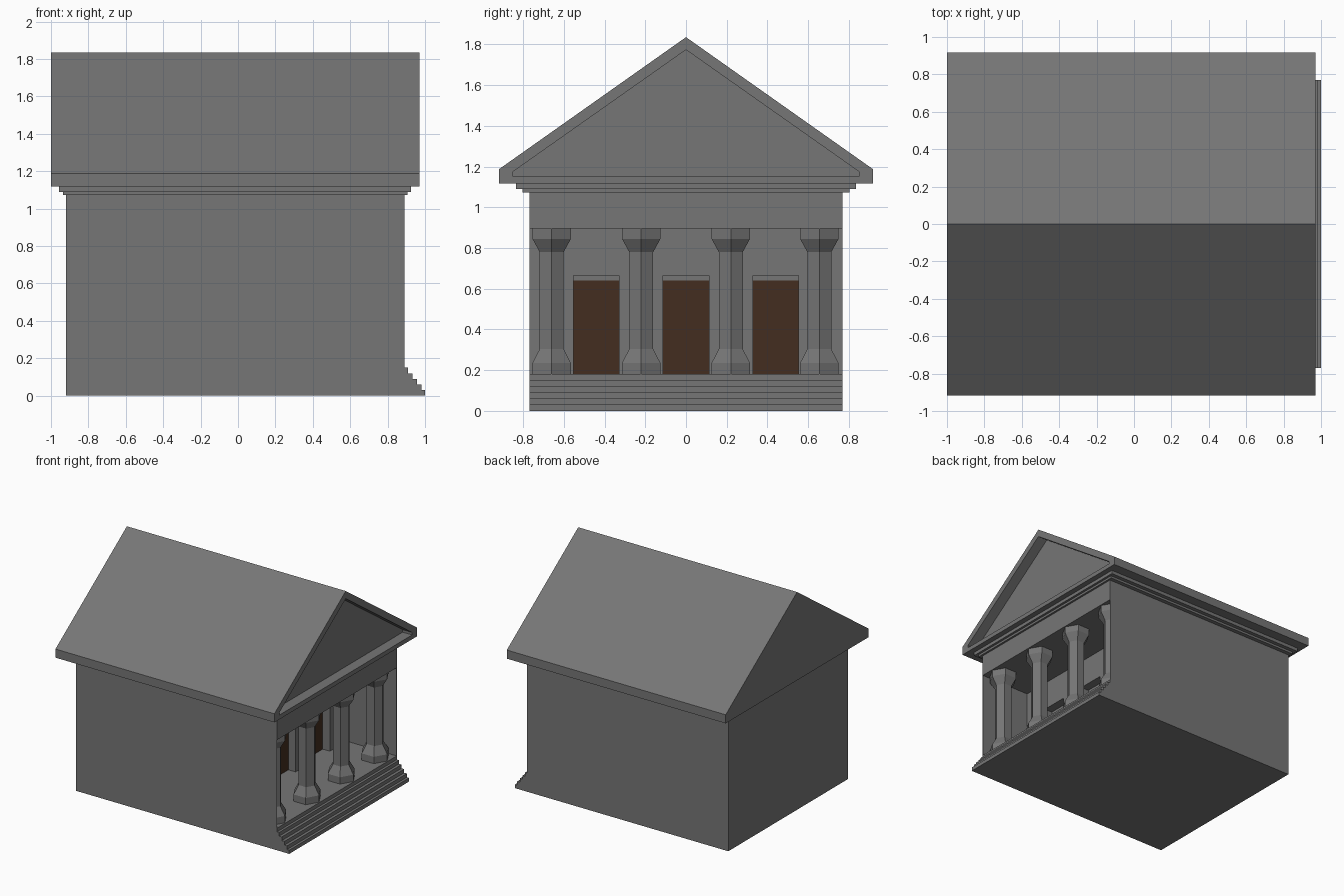
import bpy, bmesh
from math import cos, sin, pi

if "Cube" in bpy.data.objects:
    bpy.data.objects.remove(bpy.data.objects["Cube"])


def material(name, rgb):
    mat = bpy.data.materials.new(name)
    mat.diffuse_color = (*rgb, 1)
    mat.use_nodes = True
    mat.node_tree.nodes["Principled BSDF"].inputs["Base Color"].default_value = mat.diffuse_color
    return mat


stone = material("stone_grey", (0.18, 0.18, 0.18))
brown = material("door_brown", (0.057, 0.027, 0.014))


def finish(name, bm, mat=stone):
    bmesh.ops.recalc_face_normals(bm, faces=bm.faces)
    mesh = bpy.data.meshes.new(name)
    bm.to_mesh(mesh)
    bm.free()
    mesh.materials.append(mat)
    ob = bpy.data.objects.new(name, mesh)
    bpy.context.collection.objects.link(ob)
    return ob


def prism(name, points, offset, mat=stone):
    """Extrude a closed outline of 3D points along an offset."""
    bm = bmesh.new()
    face = bm.faces.new([bm.verts.new(p) for p in points])
    ext = bmesh.ops.extrude_face_region(bm, geom=[face], use_keep_orig=True)
    verts = [g for g in ext["geom"] if isinstance(g, bmesh.types.BMVert)]
    bmesh.ops.translate(bm, verts=verts, vec=offset)
    return finish(name, bm, mat)


def box(name, x0, x1, y0, y1, z0, z1, mat=stone):
    return prism(name, [(x0, y0, z0), (x1, y0, z0), (x1, y1, z0), (x0, y1, z0)],
                 (0, 0, z1 - z0), mat)


def cut(target, cutter):
    mod = target.modifiers.new("cut", "BOOLEAN")
    mod.operation = "DIFFERENCE"
    mod.solver = "EXACT"
    mod.object = cutter
    cutter.hide_render = True
    cutter.hide_set(True)
    bpy.context.view_layer.objects.active = target
    bpy.ops.object.modifier_apply(modifier=mod.name)
    bpy.data.objects.remove(cutter)


W = 0.77                     # half width of the building
WALL, DOOR = 0.44, 0.375     # porch back wall and door planes
FLOOR, CEIL = 0.18, 0.897

# Body: side profile with steps and open porch, extruded across the width
profile = [(-0.92, 0), (1.0, 0)]
step_x = [1.0, 0.98, 0.957, 0.933, 0.91, 0.89]
for i, x in enumerate(step_x):
    profile += [(x, 0.03 * (i + 1))]
    if i + 1 < len(step_x):
        profile += [(step_x[i + 1], 0.03 * (i + 1))]
profile += [(WALL, FLOOR), (WALL, CEIL), (0.89, CEIL), (0.89, 1.072), (-0.92, 1.072)]
body = prism("body_and_steps", [(x, -W, z) for x, z in profile], (0, 2 * W, 0))

# Doors set into recesses in the porch back wall
for i, y in enumerate((-0.441, 0, 0.441)):
    cut(body, box("door_cutter", DOOR - 0.005, WALL + 0.1, y - 0.112, y + 0.112, FLOOR, 0.665))
    box(f"door_{i + 1}", DOOR - 0.02, DOOR, y - 0.112, y + 0.112, FLOOR, 0.64, brown)

# Thin porch side walls
for side, name in ((-1, "left"), (1, "right")):
    box(f"porch_wall_{name}", WALL, 0.89, side * (W - 0.002), side * W, FLOOR, CEIL)

# Six-sided columns with flared base and capital
rings = [(0.109, FLOOR), (0.109, 0.235), (0.068, 0.304),
         (0.068, 0.78), (0.109, 0.845), (0.109, CEIL)]
for i, y in enumerate((-0.66, -0.22, 0.22, 0.655)):
    bm = bmesh.new()
    loops = [[bm.verts.new((0.775 + r * cos(k * pi / 3), y + r * sin(k * pi / 3), z))
              for k in range(6)] for r, z in rings]
    for a, b in zip(loops, loops[1:]):
        for k in range(6):
            bm.faces.new((a[k], a[k - 1], b[k - 1], b[k]))
    bm.faces.new(loops[0])
    bm.faces.new(loops[-1])
    finish(f"column_{i + 1}", bm)

# Stepped cornice under the roof
box("cornice_lower", -0.936, 0.906, -0.803, 0.803, 1.072, 1.09)
box("cornice_upper", -0.957, 0.925, -0.835, 0.835, 1.09, 1.118)

# Gable roof with recessed front pediment
roof = prism("roof", [(-1, y, z) for y, z in
                      ((-0.918, 1.118), (0.918, 1.118), (0.918, 1.188), (0, 1.836), (-0.918, 1.188))],
             (1.97, 0, 0))
pediment = prism("pediment_cutter", [(0.885, y, z) for y, z in
                                     ((-0.853, 1.153), (0.853, 1.153), (0.853, 1.173),
                                      (0, 1.774), (-0.853, 1.173))],
                 (0.2, 0, 0))
cut(roof, pediment)
